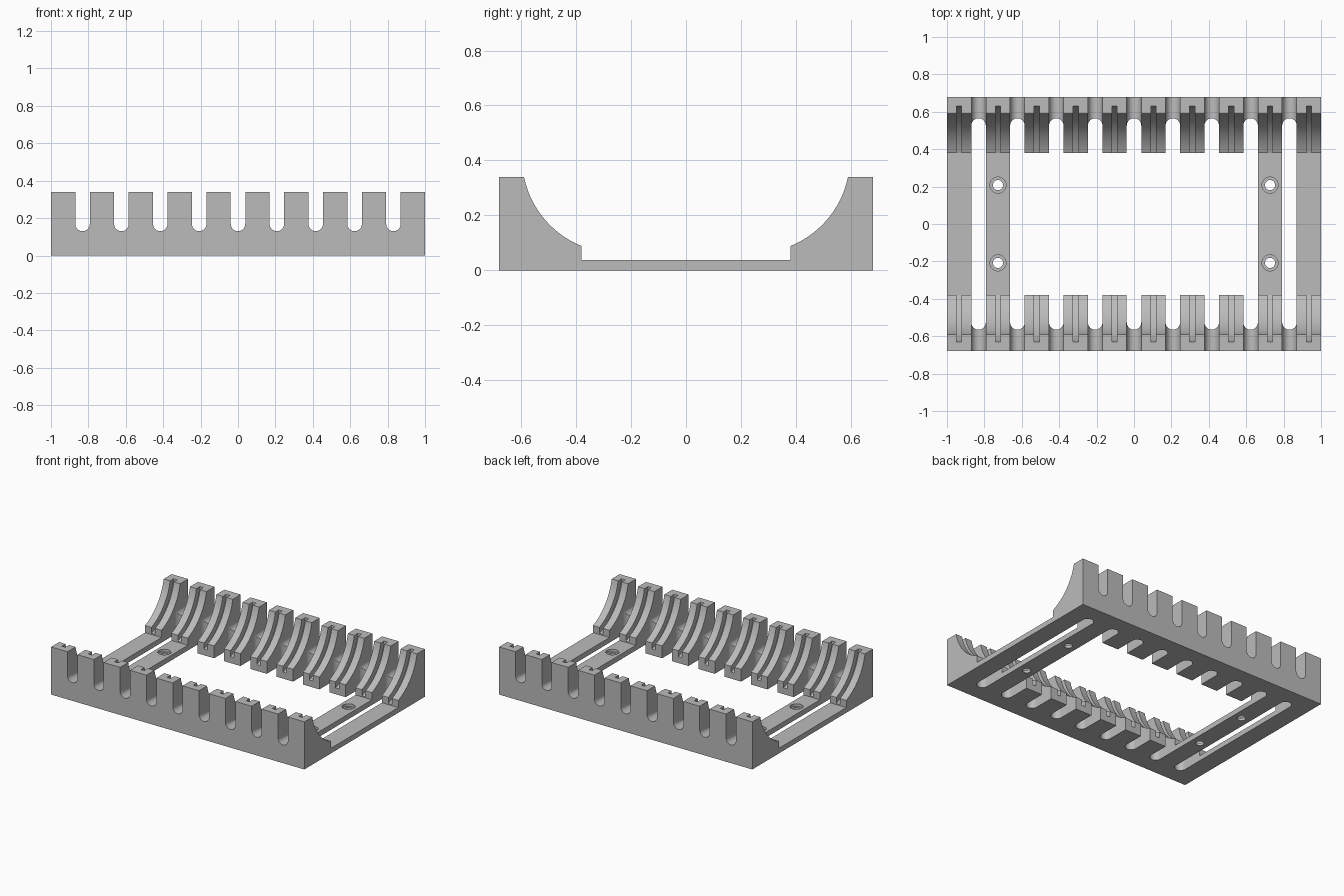
import bpy, bmesh, math

if "Cube" in bpy.data.objects:
    bpy.data.objects.remove(bpy.data.objects["Cube"])

# Main dimensions
HALF_Y, HEIGHT, FLOOR = 0.68, 0.34, 0.037
TOE, LIP = 0.38, 0.59              # inner foot and upper inner edge of each rail
ARC_Y, ARC_Z, ARC_R = 0.25, 0.41, 0.347
TEETH, TOOTH = 10, 0.13
PITCH = (2 - TOOTH) / (TEETH - 1)
SLOT_R = (PITCH - TOOTH) / 2

grey = bpy.data.materials.new("plain grey")
grey.use_nodes = True
colour = (0.5, 0.5, 0.5, 1)
grey.diffuse_color = colour
grey.node_tree.nodes["Principled BSDF"].inputs["Base Color"].default_value = colour


def prism(name, outline, axis, lo, hi):
    """Extrude a closed 2D outline along an axis."""
    place = {"x": lambda a, b, t: (t, a, b),
             "y": lambda a, b, t: (a, t, b),
             "z": lambda a, b, t: (a, b, t)}[axis]
    bm = bmesh.new()
    face = bm.faces.new([bm.verts.new(place(a, b, lo)) for a, b in outline])
    out = bmesh.ops.extrude_face_region(bm, geom=[face])
    shift = place(0, 0, hi - lo)
    bmesh.ops.translate(bm, vec=shift,
                        verts=[v for v in out["geom"] if isinstance(v, bmesh.types.BMVert)])
    bmesh.ops.recalc_face_normals(bm, faces=bm.faces)
    mesh = bpy.data.meshes.new(name)
    bm.to_mesh(mesh)
    bm.free()
    obj = bpy.data.objects.new(name, mesh)
    bpy.context.collection.objects.link(obj)
    return obj


def arc(cx, cy, r, start, end, steps):
    return [(cx + r * math.cos(start + (end - start) * i / steps),
             cy + r * math.sin(start + (end - start) * i / steps)) for i in range(steps + 1)]


def capsule(cx, low, high):
    """Slot outline with rounded ends; low and high are the arc centres."""
    return (arc(cx, low, SLOT_R, -math.pi, 0, 16) + arc(cx, high, SLOT_R, 0, math.pi, 16))


def circle(cx, cy, r):
    return arc(cx, cy, r, 0, 2 * math.pi, 32)[:-1]


def cradle(r, y_low, z_high, steps=24):
    """Concave curve from the foot at y_low up to z_high."""
    start = -math.acos((y_low - ARC_Y) / r)
    end = math.asin((z_high - ARC_Z) / r)
    return arc(ARC_Y, ARC_Z, r, start, end, steps)


def mirrored(points):
    return [(-a, b) for a, b in reversed(points)]


# Body: one cross-section with two curved rails joined by a thin floor
side = [(TOE, FLOOR)] + cradle(ARC_R, TOE, HEIGHT) + [(HALF_Y, HEIGHT), (HALF_Y, 0)]
rack = prism("slotted_rack", side + mirrored(side), "x", -1, 1)

cutters = []

# Central opening in the floor
last_gap = 1 - TOOTH - SLOT_R - PITCH
opening = [(-last_gap, -TOE), (last_gap, -TOE), (last_gap, TOE), (-last_gap, TOE)]
cutters.append(prism("opening_cutter", opening, "z", -0.1, 0.6))

# Gaps between teeth: round-ended through slots and round-bottomed wall slots
for i in range(TEETH - 1):
    x = -1 + TOOTH + SLOT_R + i * PITCH
    cutters.append(prism("floor_slot_cutter", capsule(x, SLOT_R - 0.565, 0.565 - SLOT_R),
                         "z", -0.1, 0.6))
    cutters.append(prism("wall_slot_cutter", capsule(x, 0.13 + SLOT_R, 0.5), "y", -0.8, 0.8))

# Narrow groove along the curve of every tooth
outer = cradle(ARC_R + 0.04, TOE - 0.01, 0.36)
groove = outer + [(TOE - 0.01, 0.36)]
for i in range(TEETH):
    x = -1 + TOOTH / 2 + i * PITCH
    for outline in (groove, mirrored(groove)):
        cutters.append(prism("groove_cutter", outline, "x", x - 0.014, x + 0.014))

# Counterbored screw holes
for sx in (-1, 1):
    for sy in (-1, 1):
        hx, hy = sx * (1 - TOOTH / 2 - PITCH), sy * 0.208
        cutters.append(prism("screw_hole_cutter", circle(hx, hy, 0.027), "z", -0.1, 0.1))
        cutters.append(prism("counterbore_cutter", circle(hx, hy, 0.043), "z", 0.018, 0.11))

for c in cutters:
    c.hide_render = True
    cut = rack.modifiers.new(c.name, "BOOLEAN")
    cut.operation, cut.solver, cut.object = "DIFFERENCE", "EXACT", c

# Bake the cuts and drop the cutters
graph = bpy.context.evaluated_depsgraph_get()
graph.update()
baked = bpy.data.meshes.new_from_object(rack.evaluated_get(graph))
rack.modifiers.clear()
rack.data = baked
for c in cutters:
    bpy.data.objects.remove(c)

rack.data.materials.clear()
rack.data.materials.append(grey)
for p in rack.data.polygons:
    p.material_index = 0

bpy.ops.object.select_all(action="DESELECT")
rack.select_set(True)
bpy.context.view_layer.objects.active = rack
bpy.ops.object.shade_smooth_by_angle(angle=math.radians(30))
